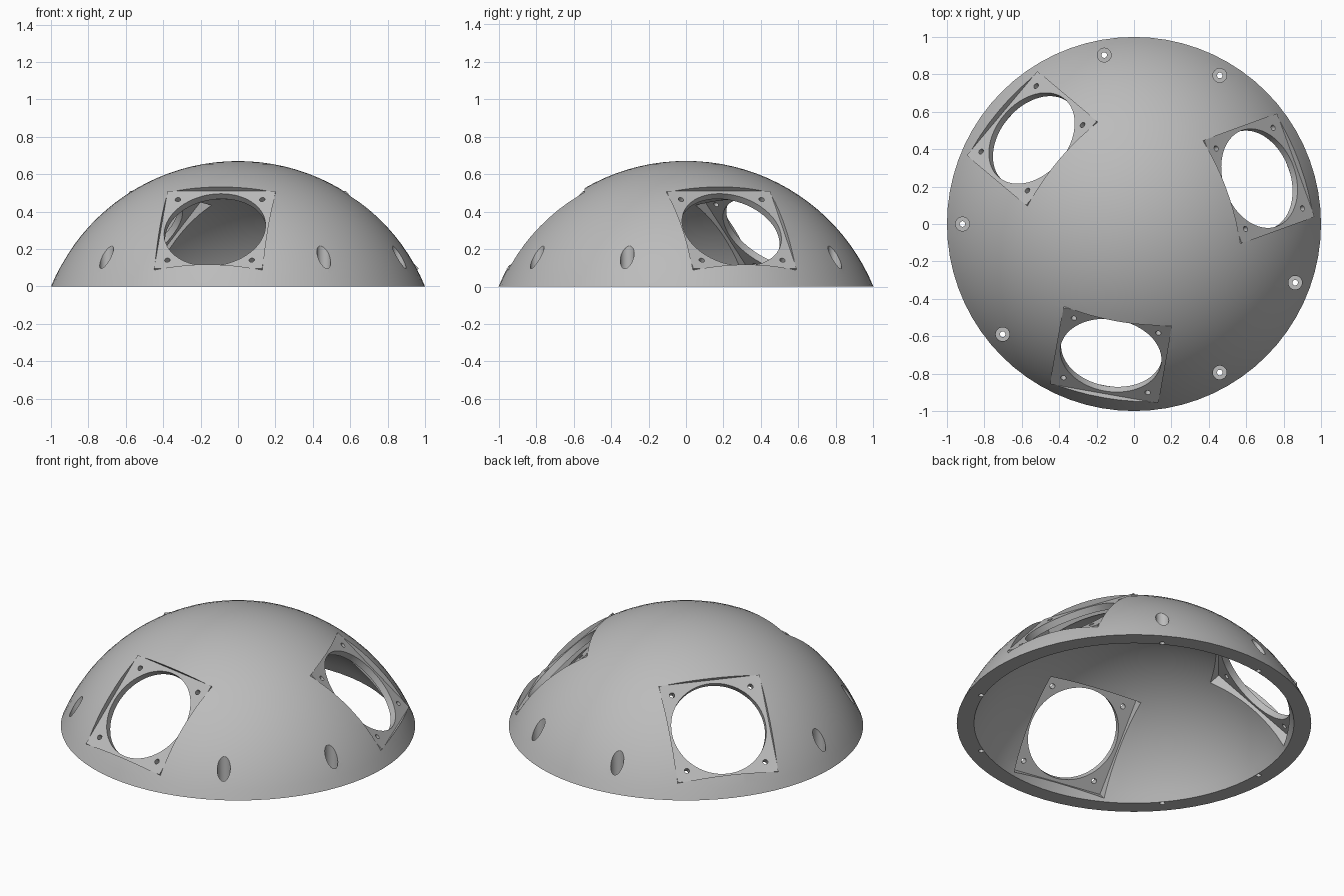
import bpy
import bmesh
from math import radians, sin, cos, acos
from mathutils import Matrix, Vector

if "Cube" in bpy.data.objects:
    bpy.data.objects.remove(bpy.data.objects["Cube"], do_unlink=True)

R_OUT, R_IN, CENTRE_Z = 1.081, 0.992, -0.411
PLATE_OUT, PLATE_THICK, PLATE_SIDE = 1.009, 0.04, 0.586
FAN_ANGLES = (20, 140, 260)

grey = bpy.data.materials.new("light grey")
grey.use_nodes = True
grey.diffuse_color = (0.5, 0.5, 0.5, 1)
grey.node_tree.nodes["Principled BSDF"].inputs["Base Color"].default_value = (0.5, 0.5, 0.5, 1)


def make_object(name, bm):
    bmesh.ops.recalc_face_normals(bm, faces=bm.faces)
    mesh = bpy.data.meshes.new(name)
    bm.to_mesh(mesh)
    bm.free()
    mesh.materials.append(grey)
    obj = bpy.data.objects.new(name, mesh)
    bpy.context.collection.objects.link(obj)
    return obj


def box(name, size, matrix):
    bm = bmesh.new()
    bmesh.ops.create_cube(bm, size=1, matrix=matrix @ Matrix.Diagonal((*size, 1)))
    return make_object(name, bm)


def cylinder(name, radius, depth, matrix, sides=32):
    bm = bmesh.new()
    bmesh.ops.create_cone(bm, cap_ends=True, segments=sides, radius1=radius,
                          radius2=radius, depth=depth, matrix=matrix)
    return make_object(name, bm)


def activate(obj):
    bpy.ops.object.select_all(action='DESELECT')
    obj.select_set(True)
    bpy.context.view_layer.objects.active = obj


def cut(target, cutter):
    cutter.hide_render = True
    mod = target.modifiers.new("cut", 'BOOLEAN')
    mod.operation = 'DIFFERENCE'
    mod.solver = 'EXACT'
    mod.object = cutter
    activate(target)
    bpy.ops.object.modifier_apply(modifier=mod.name)
    bpy.data.objects.remove(cutter, do_unlink=True)


def smooth(obj):
    activate(obj)
    bpy.ops.object.shade_smooth_by_angle(angle=radians(30))


def arc(radius, steps=20):
    end = acos(-CENTRE_Z / radius)
    return [Vector((radius * sin(end * i / steps), 0, CENTRE_Z + radius * cos(end * i / steps)))
            for i in range(steps + 1)]


def fan_frame(angle):
    # local z points out of the dome, 45 degrees above the horizon
    return (Matrix.Translation((0, 0, CENTRE_Z)) @ Matrix.Rotation(radians(angle), 4, 'Z')
            @ Matrix.Rotation(radians(45), 4, 'Y'))


# dome shell, turned from its cross-section
bm = bmesh.new()
verts = [bm.verts.new(p) for p in arc(R_OUT) + arc(R_IN)[::-1]]
edges = [bm.edges.new(pair) for pair in zip(verts, verts[1:])]
bmesh.ops.spin(bm, geom=verts + edges, cent=(0, 0, 0), axis=(0, 0, 1),
               angle=radians(360), steps=72)
bmesh.ops.remove_doubles(bm, verts=bm.verts, dist=1e-4)
dome = make_object("dome_shell", bm)

# square openings through the shell, each holding a fan plate
for number, angle in enumerate(FAN_ANGLES, 1):
    frame = fan_frame(angle)
    cut(dome, box("opening_cutter", (PLATE_SIDE, PLATE_SIDE, 0.4),
                  frame @ Matrix.Translation((0, 0, 1.02))))
    middle = frame @ Matrix.Translation((0, 0, PLATE_OUT - PLATE_THICK / 2))
    plate = box(f"fan_plate_{number}", (PLATE_SIDE, PLATE_SIDE, PLATE_THICK), middle)
    cut(plate, cylinder("air_hole_cutter", 0.273, 0.2, middle, 64))
    for x in (-0.229, 0.229):
        for y in (-0.229, 0.229):
            cut(plate, cylinder("screw_cutter", 0.015, 0.2,
                                middle @ Matrix.Translation((x, y, 0)), 16))
    smooth(plate)

# counterbored mounting holes around the rim, two between each pair of fans
for fan in FAN_ANGLES:
    for step in (40, 80):
        spot = Matrix.Rotation(radians(fan + step), 4, 'Z') @ Matrix.Translation((0.917, 0, 0))
        cut(dome, cylinder("counterbore_cutter", 0.037, 0.4,
                           spot @ Matrix.Translation((0, 0, 0.26))))
        cut(dome, cylinder("bolt_cutter", 0.015, 0.4, spot, 16))
smooth(dome)
